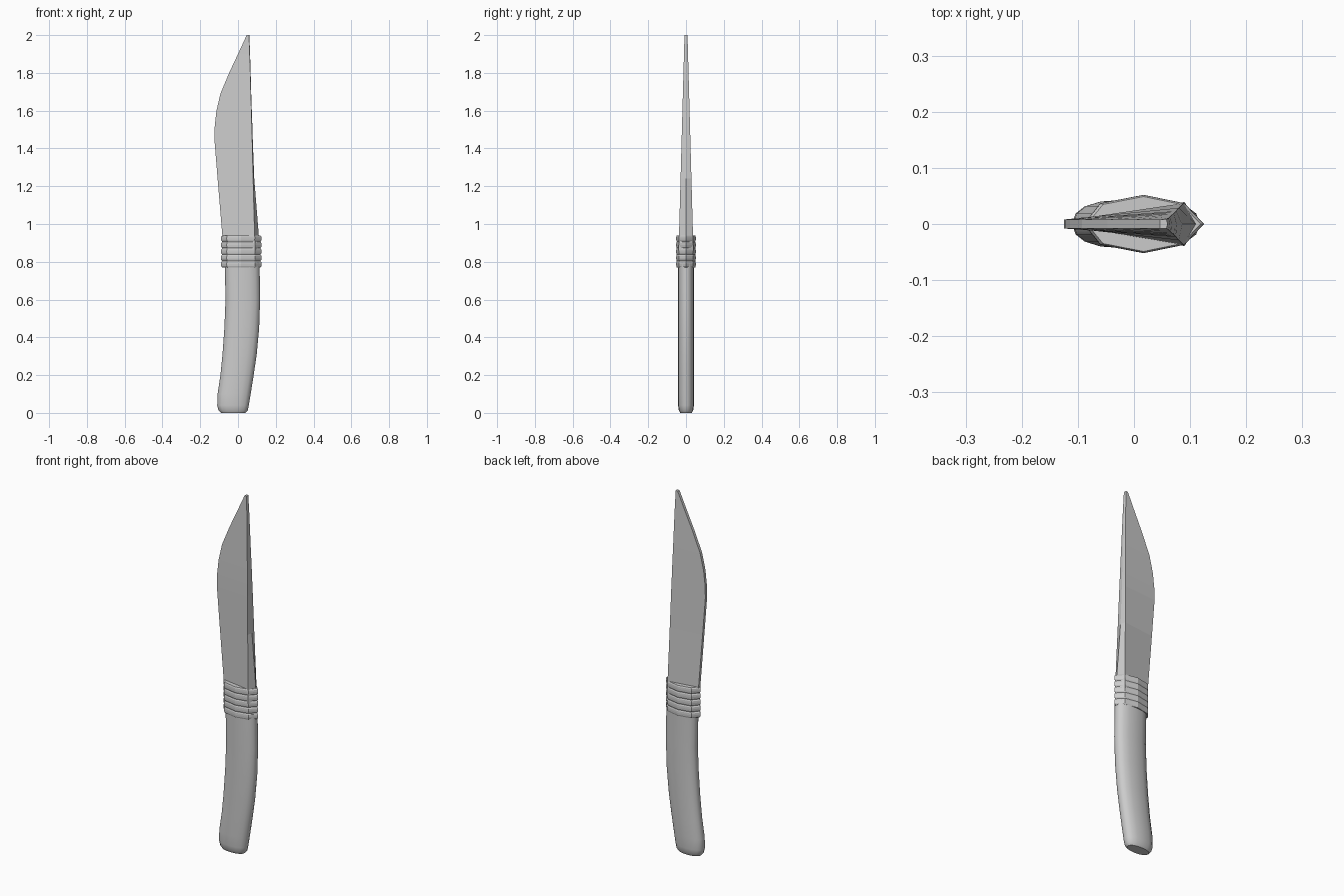
import bpy, math

if "Cube" in bpy.data.objects:
    bpy.data.objects.remove(bpy.data.objects["Cube"])


def loft(name, rings, smooth=None):
    """Skin a list of equal-length point rings and cap both ends."""
    n = len(rings[0])
    verts = [p for r in rings for p in r]
    faces = [(i * n + j, i * n + (j + 1) % n, (i + 1) * n + (j + 1) % n, (i + 1) * n + j)
             for i in range(len(rings) - 1) for j in range(n)]
    faces += [tuple(reversed(range(n))), tuple(range(len(verts) - n, len(verts)))]
    mesh = bpy.data.meshes.new(name)
    mesh.from_pydata(verts, [], faces)
    mesh.update()
    ob = bpy.data.objects.new(name, mesh)
    bpy.context.collection.objects.link(ob)
    if smooth:
        bpy.context.view_layer.objects.active = ob
        ob.select_set(True)
        bpy.ops.object.shade_smooth_by_angle(angle=math.radians(smooth))
        ob.select_set(False)
    return ob


def oval(x0, x1, h, z, n=16, power=2.3):
    """Rounded-oval section between x0 and x1 with half depth h."""
    ring = []
    for i in range(n):
        c, s = math.cos(math.tau * i / n), math.sin(math.tau * i / n)
        px = math.copysign(abs(c) ** (2 / power), c)
        py = math.copysign(abs(s) ** (2 / power), s)
        ring.append(((x0 + x1) / 2 + (x1 - x0) / 2 * px, h * py, z))
    return ring


# Curved handle with rounded butt: x left, x right, half depth, z
handle = [(-0.09, 0.04, 0.03, 0.0), (-0.103, 0.052, 0.038, 0.013), (-0.11, 0.057, 0.042, 0.04),
          (-0.108, 0.067, 0.043, 0.1), (-0.093, 0.083, 0.043, 0.2), (-0.082, 0.099, 0.043, 0.31),
          (-0.072, 0.112, 0.043, 0.45), (-0.066, 0.117, 0.043, 0.6), (-0.07, 0.114, 0.043, 0.8)]
loft("handle", [oval(*s) for s in handle], 40)

# Five stacked binding rings, each with a rounded rim
half = [(0.125, 0), (0.09, 0.037), (0.017, 0.052), (-0.06, 0.037), (-0.09, 0)]
section = half + [(x, -y) for x, y in half[-2:0:-1]]
pitch = 0.034
for k in range(5):
    z = 0.77 + k * pitch
    rings = [[(0.017 + (x - 0.017) * s, y * s, z + t * pitch) for x, y in section]
             for t, s in ((0, 0.94), (0.2, 0.99), (0.5, 1.0), (0.8, 0.99), (1, 0.94))]
    loft(f"binding_ring_{k + 1}", rings)

# Blade: z, cutting edge x, spine shoulder x, spine ridge x
blade = [(0.86, -0.077, 0.09, 0.115), (0.94, -0.083, 0.088, 0.11), (1.24, -0.108, 0.08, 0.086),
         (1.45, -0.125, 0.075, 0.078), (1.52, -0.123, 0.073, 0.076), (1.6, -0.114, 0.071, 0.073),
         (1.69, -0.093, 0.068, 0.07), (1.8, -0.047, 0.065, 0.067), (1.9, 0.0, 0.062, 0.064),
         (2.0, 0.046, 0.058, 0.06)]
rings = []
for z, xe, xw, xr in blade:
    w = 0.008 + 0.029 * (2.0 - z) / 1.06
    e = 0.008
    rings.append([(xe, -e, z), (xw, -w, z), (xr, 0, z), (xw, w, z), (xe, e, z)])
loft("blade", rings)
